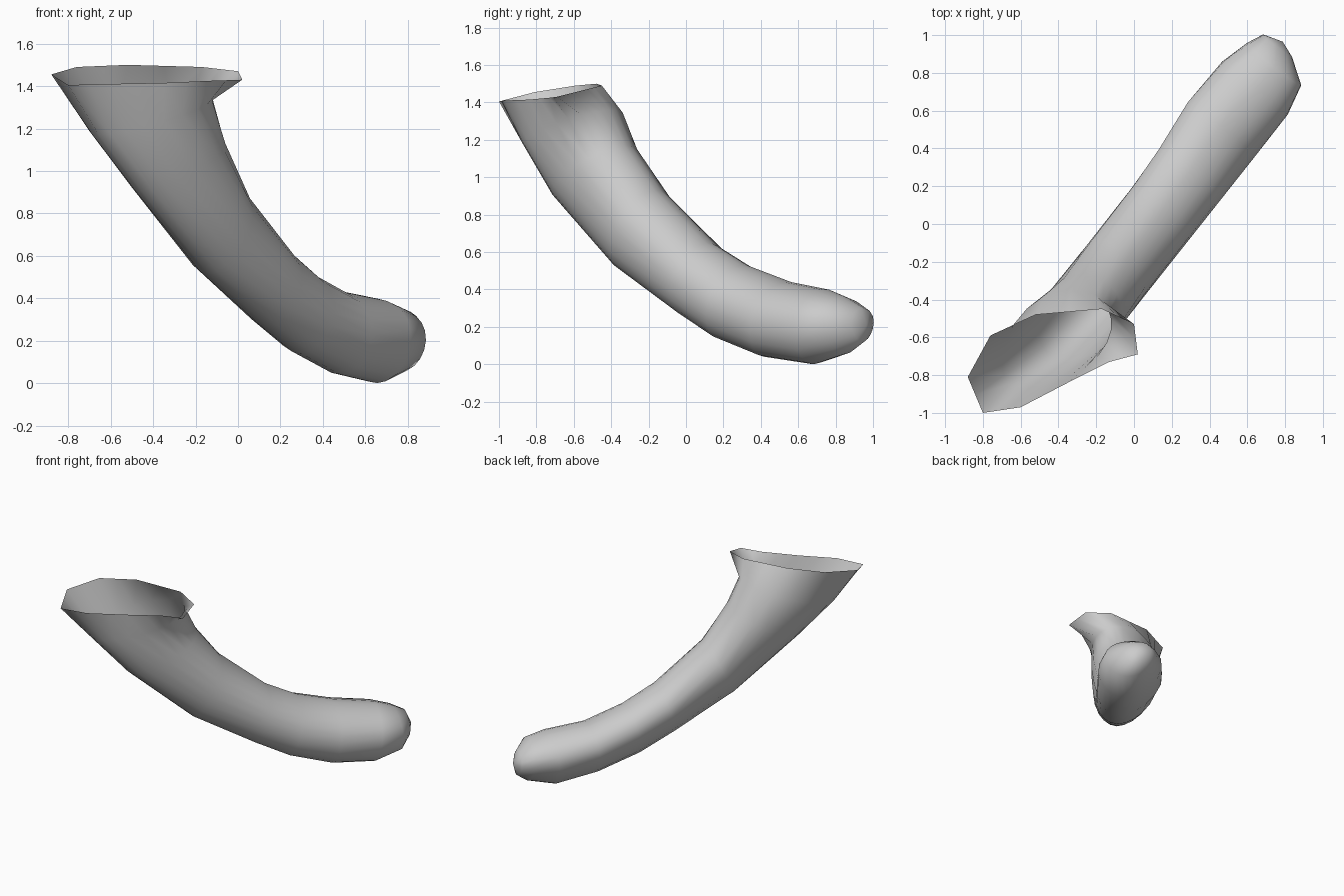
import bpy
import bmesh
from math import sin, cos, radians

if "Cube" in bpy.data.objects:
    bpy.data.objects.remove(bpy.data.objects["Cube"])

# Plan axes: u runs along the tube, v across it
UX, UY = 0.62, 0.785


def place(u, v, z):
    return (UX * u + UY * v, UY * u - UX * v, z)


def with_midpoints(points):
    out = []
    for i, p in enumerate(points):
        q = points[(i + 1) % len(points)]
        out += [p, tuple((a + b) / 2 for a, b in zip(p, q))]
    return out


# Flared, uneven mouth rim, and the matching angle round the tube
rim = with_midpoints([
    (-0.80, -1.00, 1.405), (-0.60, -0.97, 1.41), (-0.35, -0.84, 1.415),
    (-0.13, -0.73, 1.425), (0.02, -0.69, 1.43), (0.0, -0.53, 1.47),
    (-0.17, -0.45, 1.49), (-0.52, -0.48, 1.50), (-0.76, -0.59, 1.49),
    (-0.88, -0.81, 1.455)])
base = [0, 35, 70, 105, 135, 160, 185, 240, 285, 325, 360]
angles = []
for a, b in zip(base, base[1:]):
    angles += [radians(a), radians((a + b) / 2)]

# Tube sections: lower u, z / upper u, z / centre v below, above / half width
sections = [
    (-1.07, 1.17, -0.42, 1.36, 0.01, 0.09, 0.22),
    (-0.82, 0.90, -0.33, 1.17, 0.075, 0.08, 0.205),
    (-0.37, 0.52, -0.15, 0.93, 0.11, 0.05, 0.20),
    (0.07, 0.27, 0.19, 0.65, 0.12, 0.04, 0.20),
    (0.32, 0.14, 0.42, 0.53, 0.125, 0.025, 0.205),
    (0.63, 0.04, 0.70, 0.44, 0.12, 0.0, 0.22),
    (0.94, 0.0, 0.98, 0.40, 0.09, 0.03, 0.22),
    (1.14, 0.055, 1.11, 0.36, 0.075, 0.045, 0.18),
    (1.22, 0.12, 1.205, 0.30, 0.025, 0.0, 0.095)]

bm = bmesh.new()
rings = [[bm.verts.new(p) for p in rim]]
for lu, lz, uu, uz, lv, uv, hw in sections:
    ring = []
    for a in angles:
        t = (1 - cos(a)) / 2
        v = lv + (uv - lv) * t + hw * sin(a) * (1 - 0.16 * cos(a))
        ring.append(bm.verts.new(place(lu + (uu - lu) * t, v, lz + (uz - lz) * t)))
    rings.append(ring)

# Skin the sections and close the rounded tip
n = len(angles)
for r, s in zip(rings, rings[1:]):
    for i in range(n):
        j = (i + 1) % n
        bm.faces.new((r[i], s[i], s[j], r[j]))
tip = bm.verts.new(place(1.245, 0.02, 0.21))
last = rings[-1]
for i in range(n):
    bm.faces.new((last[i], tip, last[(i + 1) % n]))
bmesh.ops.recalc_face_normals(bm, faces=bm.faces)
for f in bm.faces:
    f.smooth = True

mesh = bpy.data.meshes.new("curved_sleeve")
bm.to_mesh(mesh)
bm.free()
sleeve = bpy.data.objects.new("curved_sleeve", mesh)
bpy.context.collection.objects.link(sleeve)
